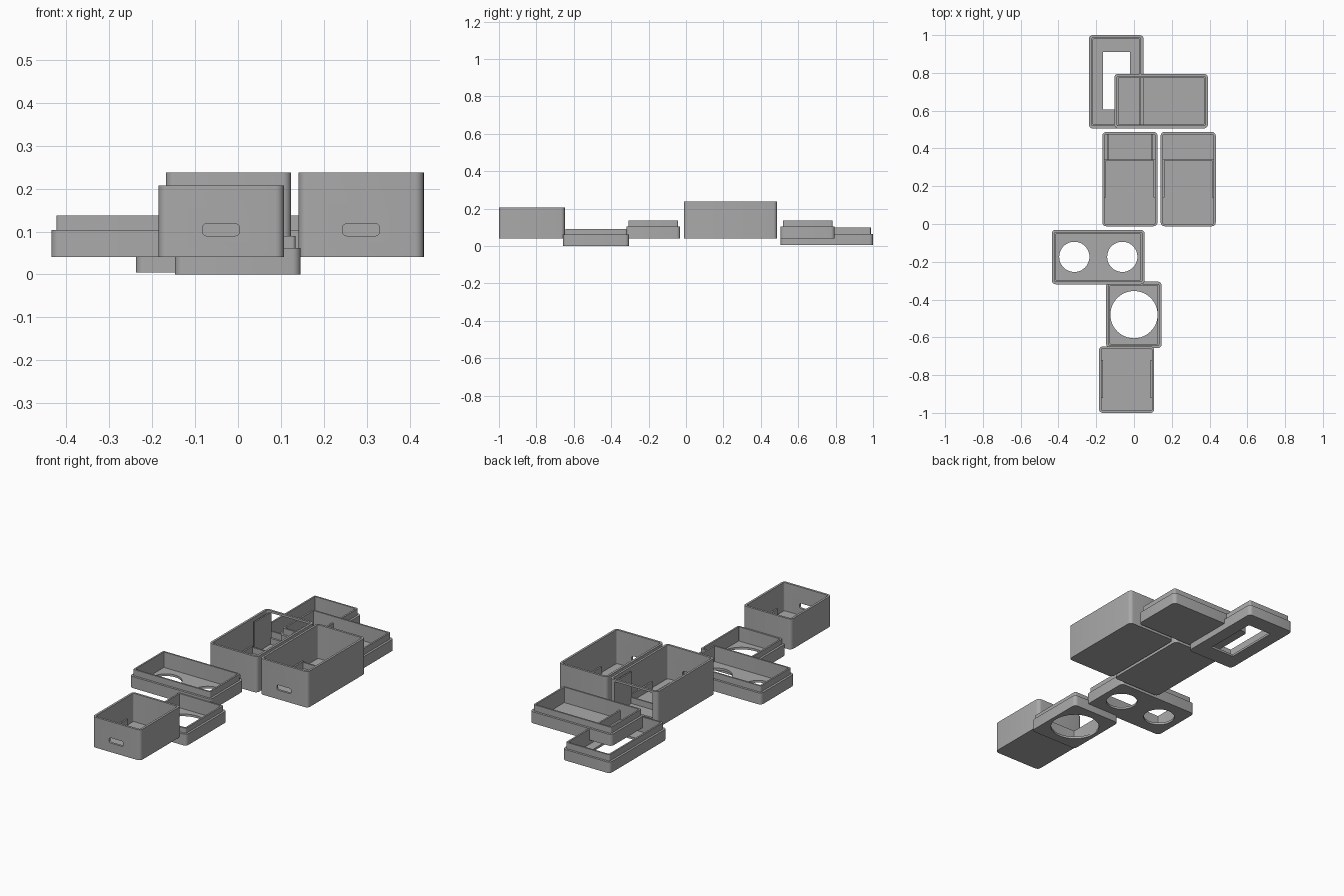
import bpy, bmesh, math

if "Cube" in bpy.data.objects:
    bpy.data.objects.remove(bpy.data.objects["Cube"])

grey = bpy.data.materials.new("plain grey")
grey.diffuse_color = (0.4, 0.4, 0.4, 1)
grey.use_nodes = True
grey.node_tree.nodes["Principled BSDF"].inputs["Base Color"].default_value = grey.diffuse_color
WALL = 0.012


def rounded_rect(x0, x1, y0, y1, r, n=5):
    pts = []
    for cx, cy, a in ((x1 - r, y1 - r, 0), (x0 + r, y1 - r, 90),
                      (x0 + r, y0 + r, 180), (x1 - r, y0 + r, 270)):
        for i in range(n + 1):
            t = math.radians(a + 90 * i / n)
            pts.append((cx + r * math.cos(t), cy + r * math.sin(t)))
    return pts


def loft(name, rings):
    """Skin a stack of equal rings and cap both ends."""
    bm = bmesh.new()
    loops = [[bm.verts.new(p) for p in ring] for ring in rings]
    n = len(loops[0])
    for a, b in zip(loops, loops[1:]):
        for i in range(n):
            j = (i + 1) % n
            bm.faces.new((a[i], a[j], b[j], b[i]))
    bm.faces.new(loops[0][::-1])
    bm.faces.new(loops[-1])
    bmesh.ops.recalc_face_normals(bm, faces=bm.faces)
    me = bpy.data.meshes.new(name)
    bm.to_mesh(me)
    bm.free()
    ob = bpy.data.objects.new(name, me)
    bpy.context.collection.objects.link(ob)
    me.materials.append(grey)
    return ob


def block(name, x0, x1, y0, y1, z0, z1):
    base = [(x0, y0), (x1, y0), (x1, y1), (x0, y1)]
    return loft(name, [[(x, y, z) for x, y in base] for z in (z0, z1)])


def shell(name, x0, x1, y0, y1, steps):
    """Rounded tray; steps are (inset, height) pairs from outside to inside."""
    rings = []
    for inset, z in steps:
        r = max(0.02 - inset, 0.004)
        rings.append([(x, y, z) for x, y in rounded_rect(
            x0 + inset, x1 - inset, y0 + inset, y1 - inset, r)])
    return loft(name, rings)


def box(name, x0, x1, y0, y1, z0, z1):
    return shell(name, x0, x1, y0, y1,
                 [(0, z0), (0, z1), (WALL, z1), (WALL, z0 + WALL)])


def lid(name, x0, x1, y0, y1, z0, z1, z2):
    return shell(name, x0, x1, y0, y1,
                 [(0, z0), (0, z1), (WALL, z1), (WALL, z2),
                  (0.021, z2), (0.021, z0 + WALL)])


def cut(ob, cutter):
    mod = ob.modifiers.new("cut", 'BOOLEAN')
    mod.operation, mod.solver, mod.object = 'DIFFERENCE', 'EXACT', cutter
    bpy.context.view_layer.objects.active = ob
    bpy.ops.object.modifier_apply(modifier=mod.name)
    bpy.data.objects.remove(cutter)


def round_hole(ob, x, y, r, z):
    ring = [(x + r * math.cos(math.tau * i / 48), y + r * math.sin(math.tau * i / 48))
            for i in range(48)]
    cut(ob, loft("cutter", [[(px, py, h) for px, py in ring] for h in (z - 0.02, z + 0.03)]))


def port_slot(ob, x, y):
    """Rounded cable slot through the front wall."""
    outline = rounded_rect(x - 0.043, x + 0.043, 0.09, 0.118, 0.009, 3)
    cut(ob, loft("cutter", [[(px, h, pz) for px, pz in outline]
                            for h in (y - 0.02, y + 0.025)]))


def side_ribs(name, x0, x1, y0, y1, z0, z1):
    block(name + "_left_rib", x0 + WALL - 0.002, x0 + 0.02, y0, y1, z0, z1)
    block(name + "_right_rib", x1 - 0.02, x1 - WALL + 0.002, y0, y1, z0, z1)


# Small front box
small = box("small_box", -0.185, 0.107, -1.0, -0.648, 0.04, 0.207)
port_slot(small, -0.04, -1.0)
side_ribs("small_box", -0.185, 0.107, -0.92, -0.72, 0.05, 0.09)

# Two long boxes with a low divider, ribs and a cable slot
for name, x0 in (("window_box", -0.168), ("plain_box", 0.141)):
    x1 = x0 + 0.292
    ob = box(name, x0, x1, -0.012, 0.487, 0.04, 0.237)
    port_slot(ob, x0 + 0.146, -0.012)
    side_ribs(name, x0, x1, 0.14, 0.34, 0.05, 0.09)
    block(name + "_divider", x0 + 0.01, x1 - 0.01, 0.336, 0.344, 0.05, 0.085)
    if name == "window_box":
        # Rear window flanked by two inner panels
        cut(ob, block("cutter", x0 + 0.032, x1 - 0.032, 0.46, 0.51, 0.085, 0.225))
        for side, px in (("left", x0 + 0.024), ("right", x1 - 0.032)):
            block("window_" + side + "_panel", px, px + 0.008, 0.338, 0.478, 0.05, 0.225)

# Lid with two round holes
two = lid("two_hole_lid", -0.435, 0.056, -0.319, -0.031, 0.04, 0.103, 0.137)
round_hole(two, -0.316, -0.174, 0.08, 0.04)
round_hole(two, -0.062, -0.174, 0.08, 0.04)

# Lid with one large round hole
one = lid("one_hole_lid", -0.147, 0.146, -0.657, -0.305, 0.0, 0.062, 0.09)
round_hole(one, 0.0, -0.48, 0.125, 0.0)

# Solid lid resting over the window lid
lid("solid_lid", -0.104, 0.391, 0.506, 0.795, 0.04, 0.103, 0.137)

# Lid with a rectangular window
win = lid("window_lid", -0.238, 0.05, 0.506, 1.0, 0.005, 0.065, 0.1)
cut(win, block("cutter", -0.165, -0.02, 0.605, 0.91, -0.02, 0.04))

# Smooth rounded corners, keep edges sharp
for ob in bpy.context.scene.objects:
    ob.select_set(True)
    bpy.context.view_layer.objects.active = ob
bpy.ops.object.shade_smooth_by_angle(angle=math.radians(30))
